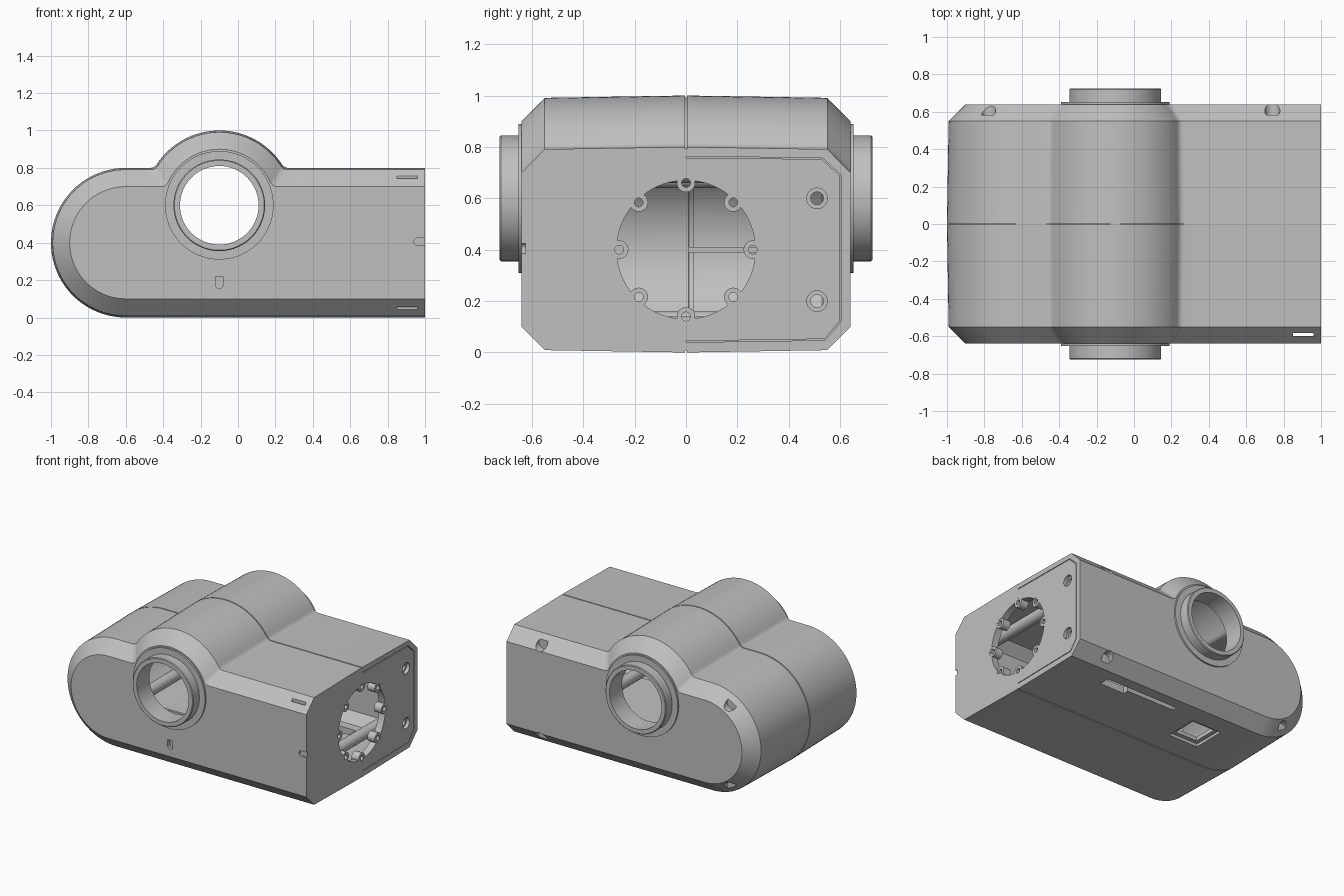
import bpy, bmesh, math
from math import sin, cos, pi, sqrt, atan2
from mathutils import Matrix, Vector

if "Cube" in bpy.data.objects:
    bpy.data.objects.remove(bpy.data.objects["Cube"])

grey = bpy.data.materials.new("light grey plastic")
grey.diffuse_color = (0.53, 0.53, 0.53, 1)
grey.use_nodes = True
grey.node_tree.nodes["Principled BSDF"].inputs["Base Color"].default_value = grey.diffuse_color


def make(name, bm):
    bmesh.ops.recalc_face_normals(bm, faces=bm.faces)
    me = bpy.data.meshes.new(name)
    bm.to_mesh(me)
    bm.free()
    me.materials.append(grey)
    ob = bpy.data.objects.new(name, me)
    bpy.context.collection.objects.link(ob)
    return ob


def activate(ob):
    bpy.ops.object.select_all(action='DESELECT')
    ob.select_set(True)
    bpy.context.view_layer.objects.active = ob


def boolean(ob, tool):
    tool.hide_render = True
    mod = ob.modifiers.new("cut", 'BOOLEAN')
    mod.operation, mod.solver, mod.object = 'DIFFERENCE', 'EXACT', tool
    activate(ob)
    bpy.ops.object.modifier_apply(modifier=mod.name)
    bpy.data.objects.remove(tool)


def box(name, x0, x1, y0, y1, z0, z1):
    bm = bmesh.new()
    m = Matrix.Translation(((x0 + x1) / 2, (y0 + y1) / 2, (z0 + z1) / 2))
    bmesh.ops.create_cube(bm, size=1, matrix=m @ Matrix.Diagonal((x1 - x0, y1 - y0, z1 - z0, 1)))
    return make(name, bm)


def rod(name, axis, a, b, u, v, r, n=32):
    """Cylinder from a to b along x (u=y, v=z) or along y (u=x, v=z)."""
    mid = (a + b) / 2
    if axis == 'X':
        m = Matrix.Translation((mid, u, v)) @ Matrix.Rotation(pi / 2, 4, 'Y')
    else:
        m = Matrix.Translation((u, mid, v)) @ Matrix.Rotation(pi / 2, 4, 'X')
    bm = bmesh.new()
    bmesh.ops.create_cone(bm, cap_ends=True, segments=n, radius1=r, radius2=r, depth=b - a, matrix=m)
    return make(name, bm)


def ring(name, section, matrix, n=64):
    """Closed (radius, height) section turned about z, then placed."""
    bm = bmesh.new()
    loops = [[bm.verts.new(matrix @ Vector((r * cos(2 * pi * i / n), r * sin(2 * pi * i / n), h)))
              for r, h in section] for i in range(n)]
    k = len(section)
    for i in range(n):
        a, b = loops[i], loops[(i + 1) % n]
        for j in range(k):
            bm.faces.new((a[j], a[(j + 1) % k], b[(j + 1) % k], b[j]))
    return make(name, bm)


def arc(cx, cz, r, a0, a1, n):
    return [(cx + r * cos(a0 + (a1 - a0) * i / n), cz + r * sin(a0 + (a1 - a0) * i / n))
            for i in range(n + 1)]


def outline(d, xend, f=0.04):
    """Side outline inset by d: round nose, flat top and a filleted hump."""
    r, cz = 0.4 - d, 0.8 - d + f
    dx = sqrt((r + f) ** 2 - (cz - 0.6) ** 2)
    a = atan2(0.6 - cz, dx)
    return ([(xend, d)] + arc(-0.6, 0.4, r, 1.5 * pi, 0.5 * pi, 40)
            + arc(-0.1 - dx, cz, f, -pi / 2, a, 6)
            + arc(-0.1, 0.6, r, pi + a, -a, 32)
            + arc(-0.1 + dx, cz, f, pi - a, 1.5 * pi, 6) + [(xend, 0.8 - d)])


def loft(name, layers, xend):
    bm = bmesh.new()
    rows = [[bm.verts.new((x, y, z)) for x, z in outline(d, xend)] for y, d in layers]
    n = len(rows[0])
    for a, b in zip(rows, rows[1:]):
        for i in range(n):
            bm.faces.new((a[i], a[(i + 1) % n], b[(i + 1) % n], b[i]))
    bm.faces.new(rows[0])
    bm.faces.new(rows[-1])
    return make(name, bm)


# Housing shell with seam groove outside and seam lip inside
body = loft("housing", [(-0.64, 0.1), (-0.55, 0.009), (-0.004, 0), (-0.003, 0.008),
                        (0.003, 0.008), (0.004, 0), (0.55, 0.009), (0.64, 0.1)], 1.0)
boolean(body, loft("cavity", [(-0.59, 0.13), (-0.53, 0.06), (0.01, 0.05), (0.011, 0.065),
                              (0.029, 0.065), (0.03, 0.05), (0.53, 0.06), (0.59, 0.13)], 0.95))

# Cross bore and round end opening
boolean(body, rod("bore", 'Y', -1, 1, -0.1, 0.6, 0.214, 64))
boolean(body, rod("opening", 'X', 0.9, 1.1, 0, 0.4, 0.27, 64))
bosses = [(0.26 * cos(i * pi / 4), 0.4 + 0.26 * sin(i * pi / 4)) for i in range(8)]
for y, z in bosses:
    boolean(body, rod("boss_drill", 'X', 0.9, 1.1, y, z, 0.03, 20))

# End face screw holes with counterbores
for z in (0.2, 0.6):
    boolean(body, rod("counterbore", 'X', 0.975, 1.1, 0.51, z, 0.04))
    boolean(body, rod("screw_hole", 'X', 0.9, 1.1, 0.51, z, 0.025, 20))

# Fine joint line on the end face
path = [(0, 0.76), (0.53, 0.755), (0.6, 0.69), (0.6, 0.12), (0.54, 0.05), (0, 0.042)]
for (y0, z0), (y1, z1) in zip(path, path[1:]):
    bm = bmesh.new()
    m = (Matrix.Translation((1, (y0 + y1) / 2, (z0 + z1) / 2))
         @ Matrix.Rotation(atan2(z1 - z0, y1 - y0), 4, 'X')
         @ Matrix.Diagonal((0.02, math.hypot(y1 - y0, z1 - z0), 0.005, 1)))
    bmesh.ops.create_cube(bm, size=1, matrix=m)
    boolean(body, make("joint_line", bm))

# Back screw pockets in the chamfer
for x, z in ((0.74, 0.735), (0.74, 0.065), (-0.78, 0.7), (-0.78, 0.1)):
    boolean(body, rod("screw_pocket", 'Y', 0.582, 0.8, x, z, 0.04))

# Slits through the front chamfers, small front recesses
boolean(body, box("slits", 0.85, 0.96, -0.598, -0.583, -0.2, 1.2))
boolean(body, box("front_recess", -0.12, -0.08, -0.7, -0.615, 0.175, 0.22))
boolean(body, rod("front_recess_end", 'Y', -0.7, -0.615, -0.1, 0.175, 0.02, 24))
boolean(body, box("edge_recess", 0.96, 1.1, -0.7, -0.625, 0.385, 0.425))
boolean(body, rod("edge_recess_end", 'Y', -0.7, -0.625, 0.96, 0.405, 0.02, 24))

# Underside slot and switch window
boolean(body, box("slot", 0.03, 0.62, 0.435, 0.47, -0.1, 0.035))
boolean(body, box("slot_wide", 0.42, 0.62, 0.395, 0.47, -0.1, 0.1))
boolean(body, box("window_recess", -0.40, -0.16, 0.17, 0.41, -0.1, 0.025))
boolean(body, box("window", -0.37, -0.19, 0.2, 0.38, -0.1, 0.15))

parts = [body]

# Bore collars with thin flanges
collar = [(0.21, 0.58), (0.21, 0.725), (0.24, 0.725), (0.245, 0.72),
          (0.245, 0.652), (0.29, 0.652), (0.29, 0.62), (0.23, 0.62), (0.23, 0.58)]
for name, a in (("front_collar", pi / 2), ("back_collar", -pi / 2)):
    m = Matrix.Translation((-0.1, 0, 0.6)) @ Matrix.Rotation(a, 4, 'X')
    parts.append(ring(name, collar, m, 96))

# Small screw bosses around the end opening
for i, (y, z) in enumerate(bosses):
    m = Matrix.Translation((0, y, z)) @ Matrix.Rotation(pi / 2, 4, 'Y')
    parts.append(ring(f"end_boss_{i + 1}", [(0.017, 0.94), (0.017, 0.999), (0.036, 0.999), (0.036, 0.94)], m, 24))

# Inner screw columns and nose rib
for i, (x, z) in enumerate(((0.74, 0.7), (0.74, 0.1), (-0.78, 0.68), (-0.78, 0.12))):
    parts.append(rod(f"screw_column_{i + 1}", 'Y', -0.55, 0.55, x, z, 0.04))
parts.append(box("nose_rib", -0.97, -0.9, 0.01, 0.5, 0.39, 0.41))

for ob in parts:
    activate(ob)
    bpy.ops.object.shade_smooth_by_angle(angle=math.radians(25))
